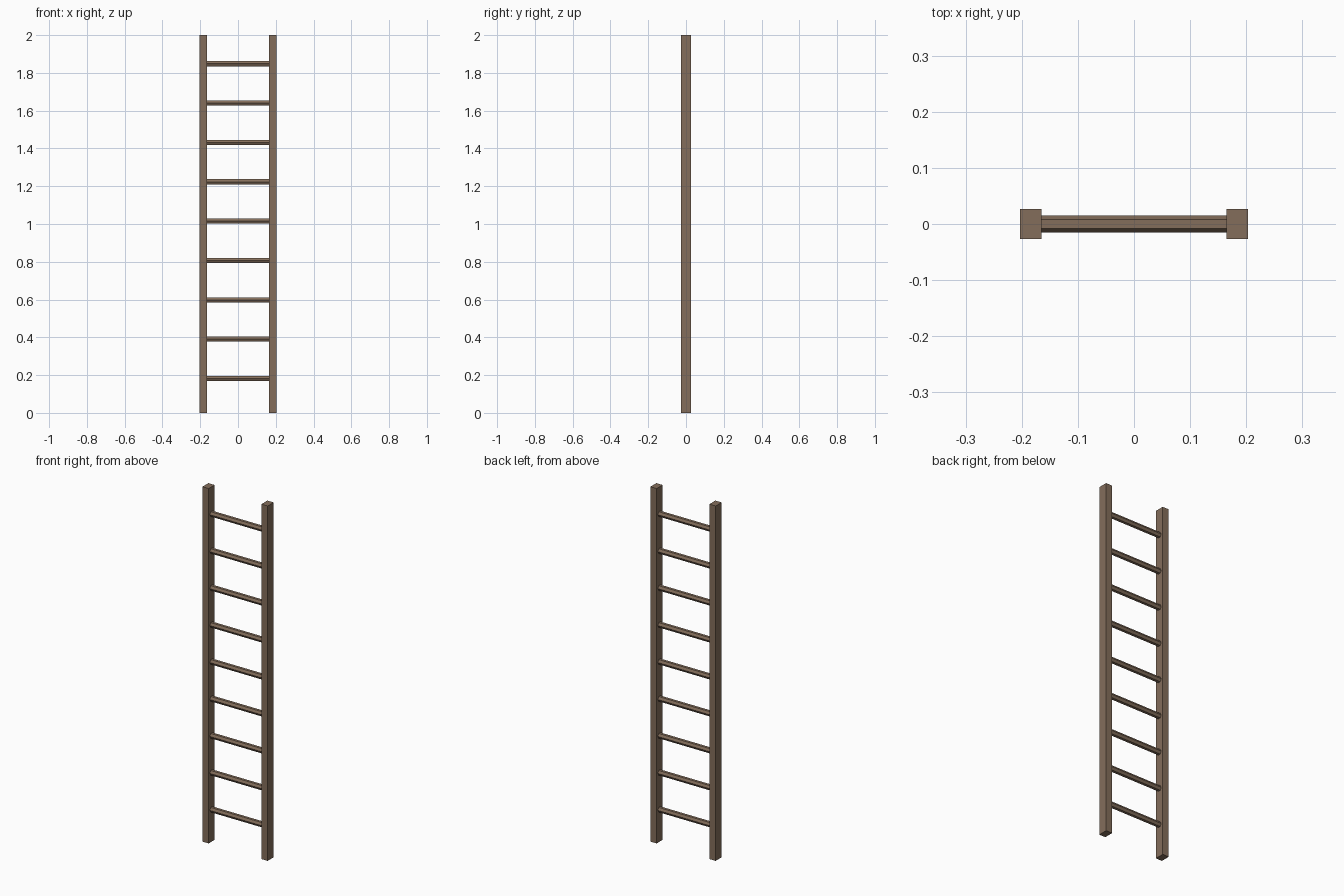
import bpy, math

if "Cube" in bpy.data.objects:
    bpy.data.objects.remove(bpy.data.objects["Cube"])

wood = bpy.data.materials.new("wood")
wood.diffuse_color = (0.23, 0.155, 0.105, 1)
wood.use_nodes = True
wood.node_tree.nodes["Principled BSDF"].inputs["Base Color"].default_value = wood.diffuse_color

# Side rails
for side, name in ((-1, "left_rail"), (1, "right_rail")):
    bpy.ops.mesh.primitive_cube_add(size=1, location=(side * 0.184, 0, 1))
    rail = bpy.context.object
    rail.name = name
    rail.scale = (0.039, 0.053, 2)
    rail.data.materials.append(wood)

# Six-sided rungs, corners pointing to front and back
for i in range(9):
    bpy.ops.mesh.primitive_cylinder_add(
        vertices=6, radius=0.0155, depth=0.335,
        location=(0, 0, 0.182 + i * 0.2083), rotation=(0, math.pi / 2, 0))
    rung = bpy.context.object
    rung.name = f"rung_{i + 1}"
    rung.data.materials.append(wood)
